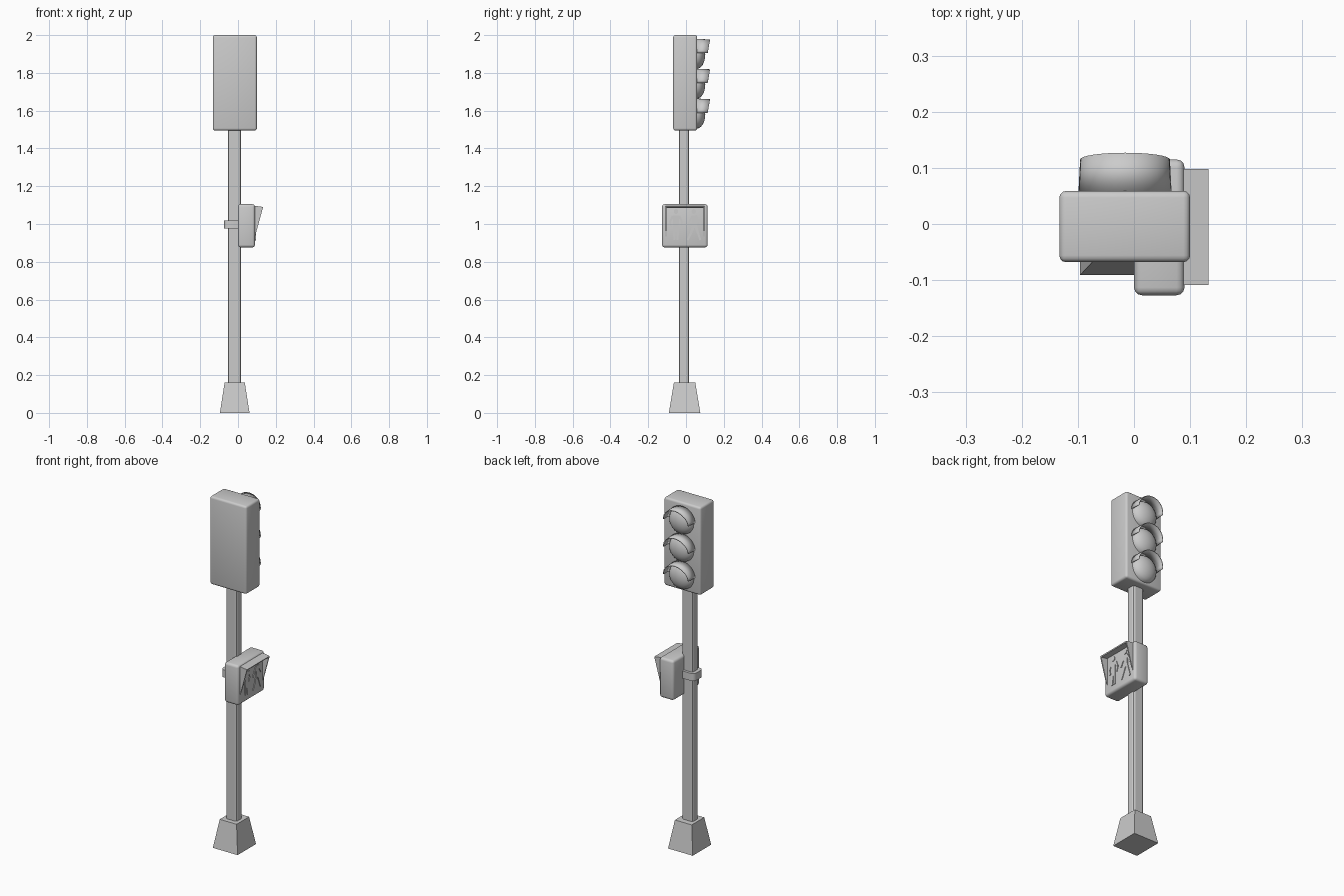
import bpy, bmesh, math
from mathutils import Vector, Matrix

old = bpy.data.objects.get("Cube")
if old:
    bpy.data.objects.remove(old, do_unlink=True)

GREY = (0.6, 0.6, 0.6, 1.0)
grey = bpy.data.materials.new("light_grey")
grey.use_nodes = True
grey.diffuse_color = GREY
grey.node_tree.nodes["Principled BSDF"].inputs["Base Color"].default_value = GREY


def finish(name, bm, smooth=None):
    """Turn a bmesh into a named grey object."""
    bmesh.ops.recalc_face_normals(bm, faces=bm.faces)
    mesh = bpy.data.meshes.new(name)
    bm.to_mesh(mesh)
    bm.free()
    mesh.materials.append(grey)
    ob = bpy.data.objects.new(name, mesh)
    bpy.context.collection.objects.link(ob)
    if smooth:
        bpy.ops.object.select_all(action='DESELECT')
        ob.select_set(True)
        bpy.context.view_layer.objects.active = ob
        bpy.ops.object.shade_smooth_by_angle(angle=math.radians(smooth))
    return ob


def box(name, lo, hi, bevel=0.0, segments=3, upright_only=False, taper=None, smooth=None):
    """Box between two corners, optionally bevelled or with a smaller top."""
    lo, hi = Vector(lo), Vector(hi)
    size, mid = hi - lo, (hi + lo) / 2
    bm = bmesh.new()
    bmesh.ops.create_cube(bm, size=1)
    for v in bm.verts:
        if taper and v.co.z > 0:
            v.co.x *= taper
            v.co.y *= taper
        v.co = Vector(a * b for a, b in zip(v.co, size)) + mid
    if bevel:
        edges = [e for e in bm.edges if not upright_only
                 or abs(e.verts[0].co.z - e.verts[1].co.z) > 1e-4]
        bmesh.ops.bevel(bm, geom=edges, offset=bevel, segments=segments,
                        profile=0.5, affect='EDGES')
    return finish(name, bm, smooth)


def prism(bm, points, step):
    """Extrude a flat polygon along a vector into a closed solid."""
    face = bm.faces.new([bm.verts.new(p) for p in points])
    new = bmesh.ops.extrude_face_region(bm, geom=[face], use_keep_orig=True)["geom"]
    bmesh.ops.translate(bm, vec=step, verts=[v for v in new if isinstance(v, bmesh.types.BMVert)])


# Base, post and the clamp that holds the crossing sign
box("base", (-0.096, -0.091, 0), (0.061, 0.076, 0.16), taper=0.68)
box("post", (-0.053, -0.037, 0.15), (0.016, 0.016, 1.52), 0.012, 2, True)
box("clamp", (-0.073, -0.052, 0.975), (0.02, 0.031, 1.018), 0.02, 3, True, smooth=35)

# Signal housing
box("signal_housing", (-0.133, -0.068, 1.495), (0.1, 0.059, 2.0), 0.012, smooth=40)

# Three domed lenses with visors
LENS_X, FACE_Y = -0.016, 0.057
for label, z in zip(("top", "middle", "bottom"), (1.897, 1.739, 1.581)):
    centre = Vector((LENS_X, FACE_Y, z))
    bm = bmesh.new()
    bmesh.ops.create_uvsphere(bm, u_segments=24, v_segments=12, radius=1)
    bmesh.ops.rotate(bm, matrix=Matrix.Rotation(math.pi / 2, 3, 'X'), verts=bm.verts)
    bmesh.ops.delete(bm, geom=[v for v in bm.verts if v.co.y < -0.01], context='VERTS')
    for v in bm.verts:
        v.co = centre + Vector((v.co.x * 0.076, v.co.y * 0.045, v.co.z * 0.076))
    finish(label + "_lens", bm, 40)

    bm = bmesh.new()
    rows = []
    steps = 16
    for i in range(steps + 1):
        a = math.pi * i / steps
        row = []
        for radius, depth in ((0.083, 0.0), (0.080, 0.058 + 0.012 * math.sin(a))):
            lift = 0.008 * (1 - math.sin(a))
            row.append(bm.verts.new(centre + Vector(
                (radius * math.cos(a), depth, radius * math.sin(a) + lift))))
        rows.append(row)
    for p, q in zip(rows, rows[1:]):
        bm.faces.new((p[0], p[1], q[1], q[0]))
    visor = finish(label + "_visor", bm, 40)
    wall = visor.modifiers.new("wall", 'SOLIDIFY')
    wall.thickness = 0.004
    wall.offset = -1

# Crossing sign box
SIGN_X = 0.09
box("sign_box", (0, -0.127, 0.876), (SIGN_X, 0.115, 1.105), 0.014, smooth=40)

# Sign hood: a roof and two tapering cheeks
bm = bmesh.new()
Y0, Y1, WALL = -0.109, 0.098, 0.006
back, front, low = (0.085, 1.097), (0.133, 1.09), (0.085, 0.915)
for y in (Y0, Y1 - WALL):
    prism(bm, [(x, y, z) for x, z in (back, front, low)], (0, WALL, 0))
roof = (back, front, (front[0] - 0.002, front[1] - WALL), (back[0], back[1] - WALL))
prism(bm, [(x, Y0, z) for x, z in roof], (0, Y1 - Y0, 0))
finish("sign_hood", bm)


# Walking figures as thin plates on the sign face
def figure(name, y, z, head, limbs):
    bm = bmesh.new()
    plate = (0.005, 0, 0)
    x = SIGN_X - 0.001
    prism(bm, [(x, y + head[0] + 0.012 * math.cos(t * math.tau / 12),
                z + head[1] + 0.013 * math.sin(t * math.tau / 12)) for t in range(12)], plate)
    for y0, z0, y1, z1, w0, w1 in limbs:
        p, q = Vector((y + y0, z + z0)), Vector((y + y1, z + z1))
        side = (q - p).orthogonal().normalized()
        outline = (p + side * w0, q + side * w1, q - side * w1, p - side * w0)
        prism(bm, [(x, c.x, c.y) for c in outline], plate)
    finish(name, bm)


# Each limb: start, end, half widths
figure("standing_figure", -0.053, 0.99, (0, 0.076), (
    (0, 0.056, 0, 0.0, 0.019, 0.014),
    (-0.018, 0.052, -0.033, 0.018, 0.006, 0.005),
    (-0.033, 0.020, -0.024, -0.008, 0.005, 0.004),
    (0.018, 0.052, 0.033, 0.018, 0.006, 0.005),
    (0.033, 0.020, 0.024, -0.008, 0.005, 0.004),
    (-0.008, 0.002, -0.009, -0.075, 0.008, 0.005),
    (0.008, 0.002, 0.009, -0.075, 0.008, 0.005)))
figure("walking_figure", 0.043, 0.99, (-0.002, 0.076), (
    (0, 0.056, 0.003, 0.0, 0.015, 0.012),
    (-0.008, 0.052, -0.026, 0.022, 0.006, 0.005),
    (-0.026, 0.022, -0.036, 0.0, 0.005, 0.004),
    (0.010, 0.052, 0.028, 0.024, 0.006, 0.005),
    (0.028, 0.024, 0.036, 0.006, 0.005, 0.004),
    (-0.002, 0.004, -0.016, -0.036, 0.009, 0.006),
    (-0.016, -0.036, -0.034, -0.075, 0.006, 0.005),
    (0.006, 0.004, 0.020, -0.036, 0.009, 0.006),
    (0.020, -0.036, 0.033, -0.075, 0.006, 0.005)))
